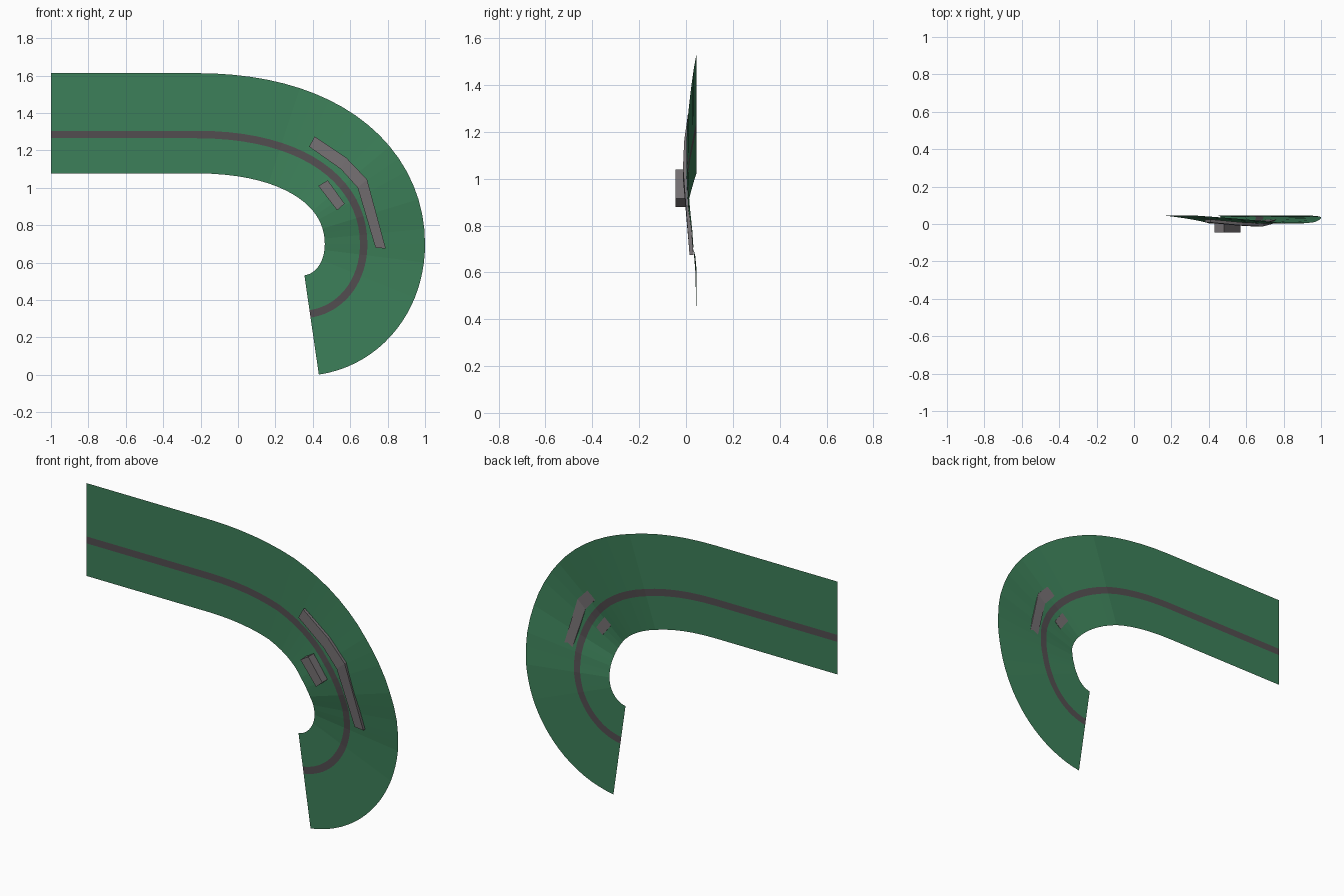
import bpy
from mathutils import Vector

if "Cube" in bpy.data.objects:
    bpy.data.objects.remove(bpy.data.objects["Cube"])


def material(name, rgb):
    m = bpy.data.materials.new(name)
    m.diffuse_color = (*rgb, 1)
    m.use_nodes = True
    m.node_tree.nodes["Principled BSDF"].inputs["Base Color"].default_value = m.diffuse_color
    return m


GRASS = material("grass green", (0.046, 0.216, 0.100))
ASPHALT = material("asphalt grey", (0.085, 0.075, 0.080))
CONCRETE = material("concrete grey", (0.175, 0.160, 0.168))


def add_mesh(name, verts, faces, mat):
    me = bpy.data.meshes.new(name)
    me.from_pydata(verts, [], faces)
    me.materials.append(mat)
    ob = bpy.data.objects.new(name, me)
    bpy.context.collection.objects.link(ob)
    return ob


# Road centre line in the x-z plane: two bezier spans after a straight
SPANS = [[Vector(p) for p in s] for s in (
    [(-0.22, 1.285), (0.36, 1.285), (0.672, 1.03), (0.672, 0.70)],
    [(0.672, 0.70), (0.672, 0.50), (0.55, 0.350), (0.385, 0.326)])]

# Crest of the bend: depth y along the path
CREST = [(0, .045), (.3, .045), (.65, .004), (.73, .002), (.85, .010),
         (.97, .030), (1.1, .040), (1.3, .045), (2, .045)]


def depth(u):
    for (a, ya), (b, yb) in zip(CREST, CREST[1:]):
        if u <= b:
            return ya + (yb - ya) * (u - a) / (b - a)
    return CREST[-1][1]


def frame(u):
    """Point and outward normal of the path at u in 0..2."""
    k = min(int(u), 1)
    t = u - k
    m = 1 - t
    a, b, c, d = SPANS[k]
    p = a * m**3 + b * 3 * m * m * t + c * 3 * m * t * t + d * t**3
    g = ((b - a) * m * m + (c - b) * 2 * m * t + (d - c) * t * t).normalized()
    return p, Vector((-g.y, g.x))


STATIONS = [(Vector((-1, 1.285)), Vector((0, 1)), 0.045)]
for i in range(41):
    STATIONS.append((*frame(i / 20), depth(i / 20)))


def strip(name, outer, inner, mat):
    verts, faces = [], []
    for p, n, y in STATIONS:
        for off in (outer, inner):
            q = p + n * off
            verts.append((q.x, y, q.y))
    for i in range(len(STATIONS) - 1):
        a = 2 * i
        faces.append((a, a + 1, a + 3, a + 2))
    return add_mesh(name, verts, faces, mat)


# Ground on both sides and road between
strip("outer_grass", 0.328, 0.02, GRASS)
strip("road", 0.02, -0.02, ASPHALT)
strip("inner_grass", -0.02, -0.208, GRASS)


def solid(name, outer, inner, fronts, thick, mat):
    """Bar swept between two outlines, with a front depth at each station."""
    verts, faces = [], []
    for (ox, oz), (ix, iz), y in zip(outer, inner, fronts):
        verts += [(ox, y, oz), (ix, y, iz), (ix, y + thick, iz), (ox, y + thick, oz)]
    n = len(outer)
    for s in range(n - 1):
        for k in range(4):
            a, b = 4 * s + k, 4 * s + (k + 1) % 4
            faces.append((a, b, b + 4, a + 4))
    faces += [(3, 2, 1, 0), tuple(4 * (n - 1) + k for k in range(4))]
    return add_mesh(name, verts, faces, mat)


# Barrier wall following the outside of the bend
solid("barrier_wall",
      [(.41, 1.275), (.58, 1.16), (.69, 1.045), (.79, .675)],
      [(.38, 1.22), (.55, 1.10), (.64, 1.00), (.735, .68)],
      [.008, -.008, -.013, .015], .017, CONCRETE)

# Small building on the inside of the bend
solid("building", [(.48, 1.04), (.57, .915)], [(.43, 1.01), (.53, .88)],
      [-.045, -.045], .05, CONCRETE)
